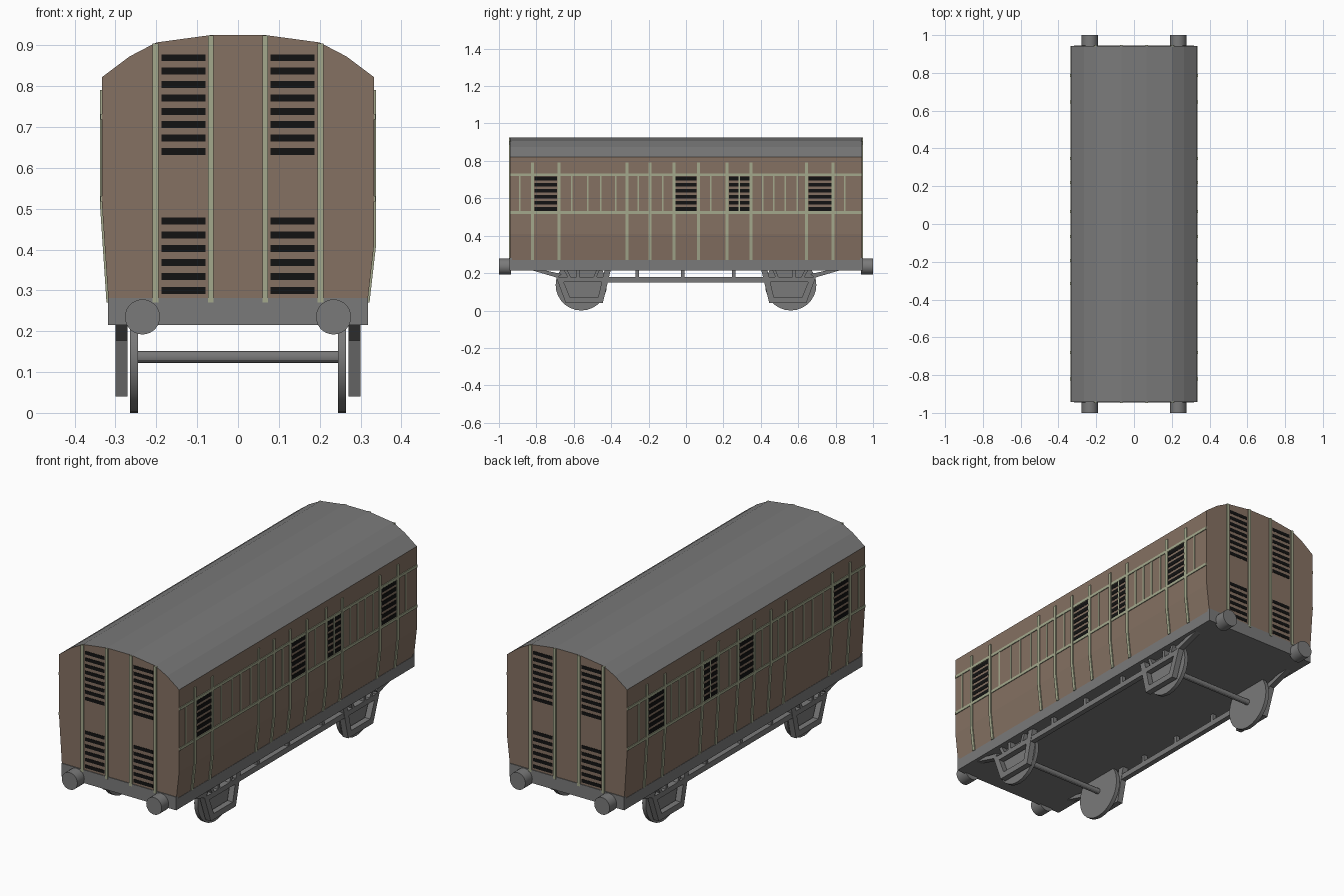
import bpy, bmesh, math
from mathutils import Vector

if "Cube" in bpy.data.objects:
    bpy.data.objects.remove(bpy.data.objects["Cube"])


def material(name, rgb):
    m = bpy.data.materials.new(name)
    m.diffuse_color = (*rgb, 1)
    m.use_nodes = True
    m.node_tree.nodes["Principled BSDF"].inputs["Base Color"].default_value = m.diffuse_color
    return m


BROWN = material("brown panels", (0.235, 0.166, 0.123))
GREY = material("grey metal", (0.195, 0.195, 0.195))
PALE = material("pale green beading", (0.37, 0.395, 0.265))
BLACK = material("black slats", (0.006, 0.006, 0.006))


def build(name, prisms, mats, smooth=False):
    """One object from prisms: (outline points, extrusion axis, start, end)."""
    bm = bmesh.new()
    for pts, axis, a, b in prisms:
        def place(p, d):
            return (d, p[0], p[1]) if axis == 'x' else (p[0], d, p[1])
        lo = [bm.verts.new(place(p, a)) for p in pts]
        hi = [bm.verts.new(place(p, b)) for p in pts]
        n = len(pts)
        bm.faces.new(lo)
        bm.faces.new(hi[::-1])
        for i in range(n):
            j = (i + 1) % n
            bm.faces.new((lo[j], lo[i], hi[i], hi[j]))
    bmesh.ops.recalc_face_normals(bm, faces=bm.faces[:])
    me = bpy.data.meshes.new(name)
    bm.to_mesh(me)
    bm.free()
    for m in mats:
        me.materials.append(m)
    ob = bpy.data.objects.new(name, me)
    bpy.context.collection.objects.link(ob)
    if smooth:
        bpy.ops.object.select_all(action='DESELECT')
        ob.select_set(True)
        bpy.context.view_layer.objects.active = ob
        bpy.ops.object.shade_smooth_by_angle()
    return ob


def rect(u0, u1, v0, v1):
    return [(u0, v0), (u1, v0), (u1, v1), (u0, v1)]


def circle(u, v, r, n=28):
    return [(u + r * math.cos(2 * math.pi * i / n), v + r * math.sin(2 * math.pi * i / n))
            for i in range(n)]


def bar(p, q, w):
    """Outline of a straight bar of width w between two points."""
    p, q = Vector(p), Vector(q)
    d = (q - p).normalized() * w / 2
    n = Vector((-d.y, d.x))
    return [tuple(p + n), tuple(q + n), tuple(q - n), tuple(p - n)]


# Body shell: tumblehome sides and a faceted arched roof
KNEE = {1: 0.41, -1: 0.51}
BASE_Z, BASE_X, SIDE_X = 0.27, 0.317, 0.333
arch = [(SIDE_X, 0.822), (0.265, 0.873), (0.2, 0.907), (0.067, 0.925)]
profile = ([(BASE_X, BASE_Z), (SIDE_X, KNEE[1])] + arch
           + [(-x, z) for x, z in arch[::-1]]
           + [(-SIDE_X, KNEE[-1]), (-BASE_X, BASE_Z)])
body = build("body", [(profile, 'y', -0.942, 0.942)], [BROWN, GREY])
for f in body.data.polygons:
    if f.normal.z > 0.3:
        f.material_index = 1


def side_strip(s, y, w, z0, z1, out):
    """Upright strip that follows the curve of side s."""
    def x(z):
        t = min(1, (z - BASE_Z) / (KNEE[s] - BASE_Z))
        return BASE_X + (SIDE_X - BASE_X) * t
    zs = [z0] + ([KNEE[s]] if z0 < KNEE[s] < z1 else []) + [z1]
    pts = [(s * (x(z) + out), z) for z in zs] + [(s * (x(z) - 0.004), z) for z in zs[::-1]]
    return (pts, 'y', y - w / 2, y + w / 2)


# Side beading and louvred windows
tall = [-0.82, -0.68, -0.315, -0.193, -0.065, 0.067, 0.22, 0.348, 0.645, 0.787]
short = [-0.89, -0.61, -0.525, -0.455, -0.375, -0.255, -0.125, 0.133,
         0.284, 0.41, 0.47, 0.53, 0.595, 0.85]
windows = [(-0.811, -0.689), (-0.056, 0.057), (0.229, 0.34), (0.654, 0.778)]
beading, slats = [], []
for s in (-1, 1):
    beading += [side_strip(s, y, 0.016, BASE_Z, 0.79, 0.005) for y in tall]
    beading += [side_strip(s, y, 0.008, 0.524, 0.725, 0.003) for y in short]
    beading += [side_strip(s, 0, 1.884, z - 0.007, z + 0.007, 0.004) for z in (0.524, 0.725)]
    for a, b in windows:
        for i in range(6):
            z = 0.543 + i * 0.0325
            slats.append(side_strip(s, (a + b) / 2, b - a, z - 0.01, z + 0.01, 0.0015))
build("side_beading", beading, [PALE])
build("window_slats", slats, [BLACK])

# End beading and end louvres
beading, slats = [], []
louvres = [0.64 + i * 0.0328 for i in range(8)] + [0.3 + i * 0.034 for i in range(6)]
for e in (-1, 1):
    for s in (-1, 1):
        for x, top in ((0.202, 0.905), (0.067, 0.924)):
            beading.append((rect(s * x - 0.007, s * x + 0.007, BASE_Z, top),
                            'y', e * 0.936, e * 0.9475))
        slats += [(rect(s * 0.08, s * 0.187, z - 0.0085, z + 0.0085),
                   'y', e * 0.936, e * 0.9435) for z in louvres]
build("end_beading", beading, [PALE])
build("end_slats", slats, [BLACK])

# Underframe with taller end beams
frame = [(rect(-0.3185, 0.3185, 0.215, 0.27), 'y', -0.942, 0.942)]
frame += [(rect(-0.3185, 0.3185, 0.215, 0.281), 'y', e * 0.93, e * 0.945) for e in (-1, 1)]
build("underframe", frame, [GREY])

# Buffers at the four corners
build("buffers", [(circle(s * 0.234, 0.235, 0.043), 'y', e * 0.935, e * 1.0)
                  for s in (-1, 1) for e in (-1, 1)], [GREY], True)

# Wheels
AXLE_Y, AXLE_Z = 0.56, 0.137
build("wheels", [(circle(e * AXLE_Y, AXLE_Z, 0.137), 'x', s * 0.245, s * 0.265)
                 for s in (-1, 1) for e in (-1, 1)], [GREY], True)

# Axles
build("axles", [(circle(e * AXLE_Y, AXLE_Z, 0.0145, 12), 'x', -0.245, 0.245)
                for e in (-1, 1)], [GREY], True)

# Axle guards, end braces and truss rods
guards, truss = [], []
for s in (-1, 1):
    for e in (-1, 1):
        def g(o, z):
            return (e * (AXLE_Y + o), z)
        outer = [[g(0.135, 0.18), g(0.105, 0.18), g(0.06, 0.07), g(0.083, 0.04)],
                 [g(0.083, 0.04), g(0.06, 0.07), g(-0.09, 0.07), g(-0.115, 0.04)],
                 [g(-0.115, 0.04), g(-0.09, 0.07), g(-0.125, 0.218), g(-0.158, 0.218)],
                 # spring beam and its hangers
                 bar(g(0.12, 0.165), g(-0.115, 0.165), 0.026),
                 bar(g(0.085, 0.218), g(0.06, 0.17), 0.016),
                 bar(g(-0.09, 0.218), g(-0.07, 0.17), 0.016),
                 bar(g(0.018, 0.218), g(0.018, 0.17), 0.016),
                 # sloping brace to the outer end
                 [g(0.28, 0.22), g(0.22, 0.22), g(0.105, 0.195), g(0.127, 0.175)]]
        guards += [(p, 'x', s * 0.27, s * 0.3) for p in outer]
    truss.append((rect(-0.45, 0.45, 0.151, 0.179), 'x', s * 0.272, s * 0.298))
    truss += [(rect(y - 0.009, y + 0.009, 0.17, 0.22), 'x', s * 0.275, s * 0.295)
              for y in (-0.26, -0.018, 0.255)]
build("axle_guards", guards, [GREY])
build("truss_rods", truss, [GREY])
